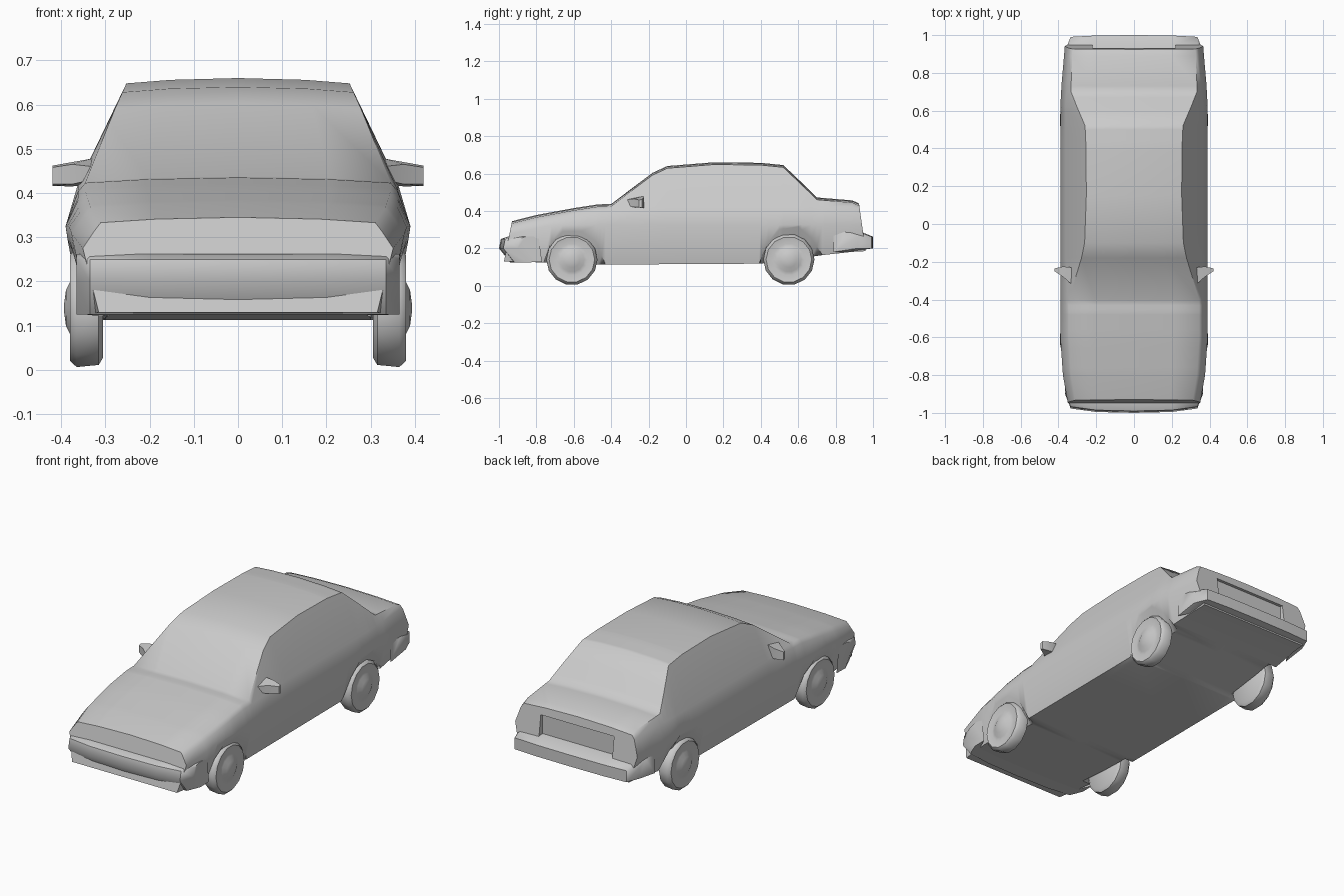
import bpy, bmesh, math

if "Cube" in bpy.data.objects:
    bpy.data.objects.remove(bpy.data.objects["Cube"], do_unlink=True)

paint = bpy.data.materials.new("plain grey")
paint.use_nodes = True
grey = (0.6, 0.6, 0.6, 1)
paint.diffuse_color = grey
paint.node_tree.nodes["Principled BSDF"].inputs["Base Color"].default_value = grey


def loft(name, rings):
    """Skin a closed surface through rings of equal point count."""
    bm = bmesh.new()
    rows = [[bm.verts.new(p) for p in ring] for ring in rings]
    n = len(rows[0])
    for a, b in zip(rows, rows[1:]):
        for i in range(n):
            j = (i + 1) % n
            bm.faces.new((a[i], a[j], b[j], b[i]))
    bm.faces.new(rows[0])
    bm.faces.new(rows[-1])
    bmesh.ops.recalc_face_normals(bm, faces=bm.faces)
    mesh = bpy.data.meshes.new(name)
    bm.to_mesh(mesh)
    bm.free()
    mesh.materials.append(paint)
    obj = bpy.data.objects.new(name, mesh)
    bpy.context.collection.objects.link(obj)
    return obj


def smooth(obj, degrees=50):
    bpy.ops.object.select_all(action='DESELECT')
    obj.select_set(True)
    bpy.context.view_layer.objects.active = obj
    bpy.ops.object.shade_smooth_by_angle(angle=math.radians(degrees))


def along(table, y):
    """Straight-line interpolation in a table of (y, value)."""
    if y <= table[0][0]:
        return table[0][1]
    for (a, u), (b, v) in zip(table, table[1:]):
        if y <= b:
            return u + (v - u) * (y - a) / (b - a)
    return table[-1][1]


# Body guide lines: roof line, floor, plan taper and sill with wheel arches
TOP = [(-.93, .345), (-.8, .378), (-.6, .415), (-.47, .435), (-.4, .437),
       (-.18, .603), (-.1, .64), (.15, .66), (.4, .657), (.52, .645),
       (.62, .55), (.7, .472), (.89, .456), (.925, .44)]
FLOOR = [(-.93, .13), (-.45, .113), (.4, .118), (.74, .165), (.925, .185)]
TAPER = [(-.93, .9), (-.8, .965), (-.6, 1), (.62, 1), (.8, .975), (.925, .94)]
SILL = [(-.76, 0), (-.72, .11), (-.66, .17), (-.56, .175), (-.48, .12), (-.43, 0),
        (.39, 0), (.44, .11), (.5, .17), (.6, .17), (.67, .1), (.73, 0)]
FRONT, BACK = TOP[0][0], TOP[-1][0]


def body_ring(y):
    top, floor, w = along(TOP, y), along(FLOOR, y), along(TAPER, y)
    lift = along(SILL, y)
    edge = top - .012
    edge_x = min(.345, .355 - .45 * (edge - .42))
    half = [(.3, floor), (.35 + .2 * lift, floor + lift),
            (.39, min(.325, top - .07)), (.362, min(.42, top - .032)),
            (edge_x, edge), (edge_x * .6, top - .004)]
    pts = [(0, floor)] + half + [(0, top)] + [(-x, z) for x, z in reversed(half)]
    slant = -.2 if y == FRONT else .14 if y == BACK else 0
    return [(x * w, y + slant * (top - z), z) for x, z in pts]


stations = sorted({y for table in (TOP, FLOOR, SILL) for y, _ in table})
body = loft("body", [body_ring(y) for y in stations])

# Recessed panel in the tail
cutter = loft("tail_recess_cutter", [[(x, y, z) for y, z in
              ((.915, .27), (1.1, .27), (1.1, .395), (.915, .395))] for x in (-.22, .22)])
cutter.hide_render = True
cut = body.modifiers.new("tail recess", 'BOOLEAN')
cut.operation, cut.object, cut.solver = 'DIFFERENCE', cutter, 'EXACT'
bpy.context.view_layer.objects.active = body
bpy.ops.object.modifier_apply(modifier=cut.name)
bpy.data.objects.remove(cutter, do_unlink=True)
smooth(body)


# Bumpers, bowed in plan
def bumper(name, profile, bow):
    rings = []
    for x in (-.365, -.335, -.2, 0, .2, .335, .365):
        back = bow * (abs(x) / .365) ** 3
        pinch = .93 if abs(x) > .34 else 1
        rings.append([(x, y * pinch - back, z) for y, z in profile])
    smooth(loft(name, rings))


bumper("front_bumper", [(-.88, .262), (-.955, .262), (-.99, .25), (-1, .2),
                        (-.94, .125), (-.86, .127)], -.03)
bumper("rear_bumper", [(.86, .29), (.945, .285), (1, .262), (1, .2), (.86, .18)], .012)

# Wheels with domed hubs
WHEEL = [(.305, .115), (.315, .132), (.365, .137), (.38, .122),
         (.373, .085), (.377, .066), (.389, .042), (.393, .012)]
for place, y in (("front", -.61), ("rear", .55)):
    for side, s in (("left", 1), ("right", -1)):
        rings = [[(s * x, y + r * math.cos(i * math.pi / 7),
                   .14 + r * math.sin(i * math.pi / 7)) for i in range(14)]
                 for x, r in WHEEL]
        smooth(loft(f"{place}_{side}_wheel", rings))

# Door mirrors
for side, s in (("left", 1), ("right", -1)):
    root = [(.33, -.32, .43), (.33, -.23, .42), (.33, -.23, .478), (.33, -.32, .46)]
    mid = [(.375, -.28, .42), (.375, -.225, .415), (.375, -.225, .47), (.375, -.28, .465)]
    tip = [(.42, -.25, .42), (.42, -.235, .416), (.42, -.235, .462), (.42, -.25, .458)]
    smooth(loft(f"{side}_mirror", [[(s * x, y, z) for x, y, z in ring]
                                   for ring in (root, mid, tip)]))
